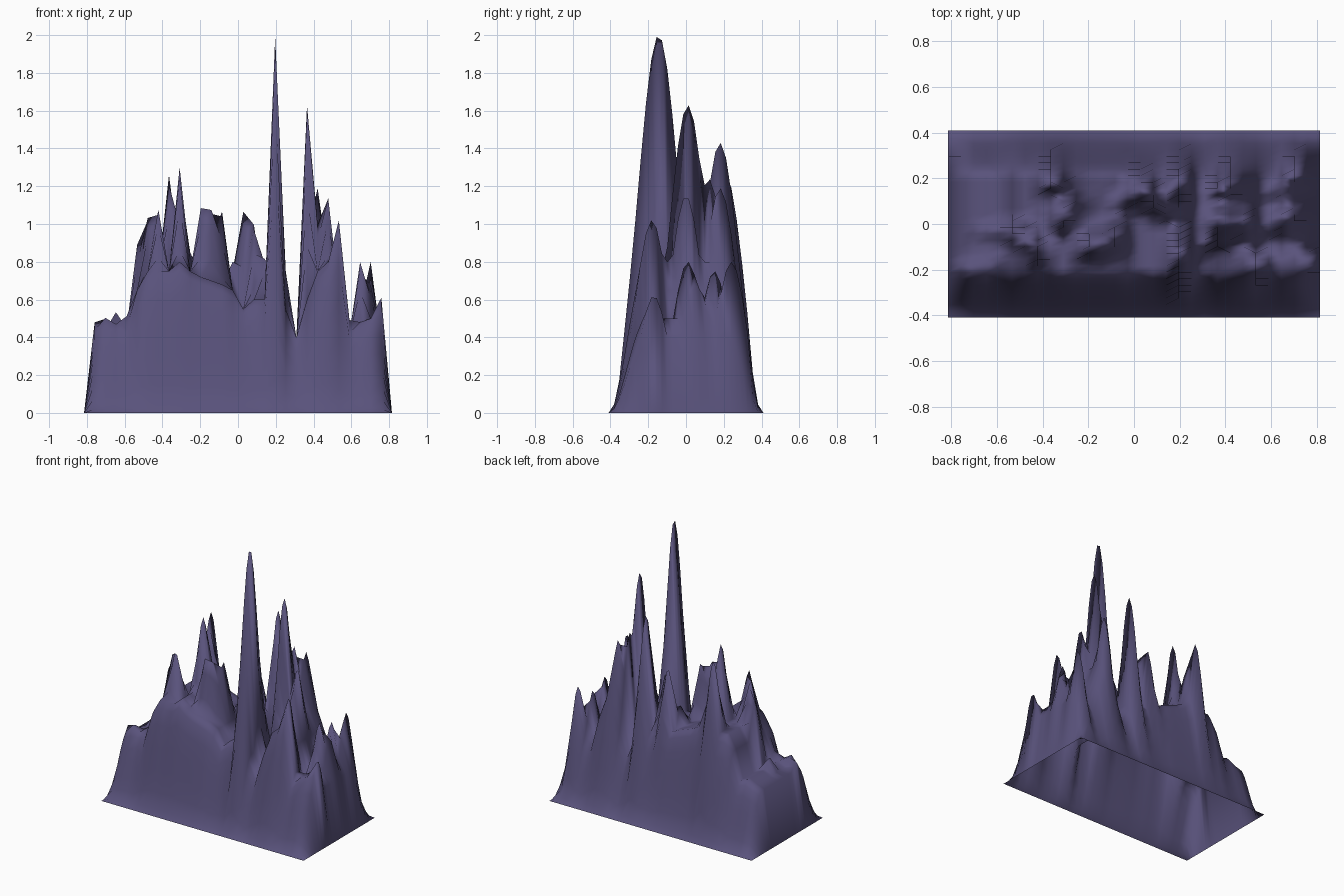
import bpy, bmesh, math

if "Cube" in bpy.data.objects:
    bpy.data.objects.remove(bpy.data.objects["Cube"])

N = 30                      # grid points per side
HX, HY = 0.815, 0.41        # half extents

# general ridge height of each inner column, left to right
BASE = [.42, .44, .47, .45, .65, .75, .75, .75, .8, .75, .72, .7, .68, .65,
        .55, .6, .6, .7, .55, .4, .6, .75, .8, .65, .42, .48, .5, .4]

# summits: (column, y, height)
PEAKS = [(1, -.18, .48), (2, -.2, .51), (3, -.03, .54), (4, -.17, .52), (5, -.03, .9),
         (6, -.06, 1.04), (7, -.12, 1.08), (8, .21, 1.26), (9, .04, 1.3), (9, .16, 1.0),
         (10, .1, .85), (11, -.09, 1.09), (12, -.09, 1.08), (13, -.05, 1.07),
         (14, .1, .8), (15, .17, 1.08), (16, .12, 1.0), (17, .05, .82),
         (18, -.145, 2.0), (18, .18, 1.43), (19, -.12, .75), (21, .01, 1.63),
         (21, .12, 1.24), (22, .18, 1.19), (22, .02, 1.0), (23, .0, 1.15),
         (24, -.18, 1.02), (25, -.17, .5), (26, .01, .8), (26, .15, .75),
         (27, .24, .8), (27, .05, .68), (28, -.17, .62)]


def smooth(t):
    t = max(0.0, min(1.0, t))
    return t * t * (3 - 2 * t)


def height(i, y):
    if i in (0, N - 1):
        return 0.0
    edge = HY - abs(y)
    z = BASE[i - 1] * smooth(edge / .2)
    for col, py, pz in PEAKS:
        if col == i:
            width = .09 + .03 * pz
            bump = pz * math.exp(-((y - py) / width) ** 2)
            z = max(z, bump * smooth(edge / .1))
    return z


# open-bottomed mountain surface from a displaced grid
bm = bmesh.new()
bmesh.ops.create_grid(bm, x_segments=N - 1, y_segments=N - 1, size=1)
for v in bm.verts:
    i = round((v.co.x + 1) / 2 * (N - 1))
    y = v.co.y * HY
    v.co = (v.co.x * HX, y, height(i, y))
for f in bm.faces:
    f.smooth = True
mesh = bpy.data.meshes.new("mountain_range")
bm.to_mesh(mesh)
bm.free()
mountain = bpy.data.objects.new("mountain_range", mesh)
bpy.context.collection.objects.link(mountain)

# dusky purple rock
rock = bpy.data.materials.new("purple_rock")
rock.diffuse_color = (0.1, 0.085, 0.2, 1)
rock.use_nodes = True
rock.node_tree.nodes["Principled BSDF"].inputs["Base Color"].default_value = rock.diffuse_color
mesh.materials.append(rock)
